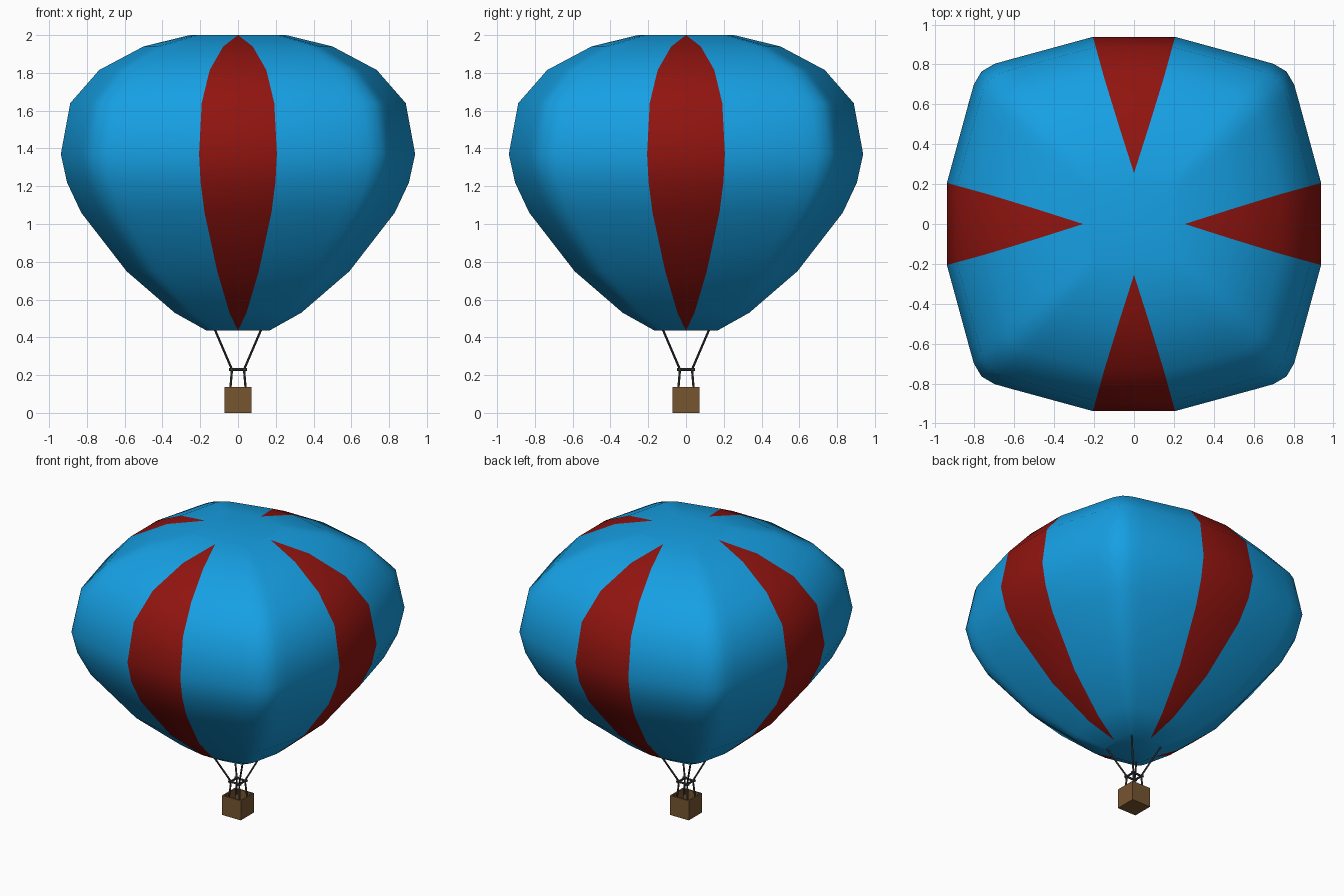
import bpy, bmesh, math
from mathutils import Vector

if "Cube" in bpy.data.objects:
    bpy.data.objects.remove(bpy.data.objects["Cube"])


def material(name, rgb):
    m = bpy.data.materials.new(name)
    m.diffuse_color = (*rgb, 1)
    m.use_nodes = True
    m.node_tree.nodes["Principled BSDF"].inputs["Base Color"].default_value = m.diffuse_color
    return m


BLUE = material("blue_fabric", (0.008, 0.35, 0.77))
RED = material("red_fabric", (0.28, 0.007, 0.005))
WICKER = material("wicker", (0.18, 0.09, 0.03))
ROPE = material("dark_rope", (0.06, 0.06, 0.06))


def finish(bm, name, mats, angle=None):
    bmesh.ops.recalc_face_normals(bm, faces=bm.faces[:])
    me = bpy.data.meshes.new(name)
    bm.to_mesh(me)
    bm.free()
    ob = bpy.data.objects.new(name, me)
    bpy.context.collection.objects.link(ob)
    for m in mats:
        me.materials.append(m)
    if angle:
        bpy.ops.object.select_all(action='DESELECT')
        ob.select_set(True)
        bpy.context.view_layer.objects.active = ob
        bpy.ops.object.shade_smooth_by_angle(angle=math.radians(angle))
    return ob


def rod(bm, a, b, r=0.006, sides=8):
    a, b = Vector(a), Vector(b)
    d = b - a
    mat = d.to_track_quat('Z', 'Y').to_matrix().to_4x4()
    mat.translation = (a + b) / 2
    bmesh.ops.create_cone(bm, cap_ends=True, segments=sides, radius1=r,
                          radius2=r, depth=d.length, matrix=mat)


# Envelope: rounded-square rings, each (z, half width, stripe half width)
PROFILE = [(0.435, 0.165, 0.0), (0.53, 0.335, 0.045), (0.75, 0.59, 0.11),
           (1.06, 0.83, 0.177), (1.22, 0.905, 0.198), (1.37, 0.938, 0.206),
           (1.64, 0.888, 0.192), (1.815, 0.735, 0.15), (1.94, 0.50, 0.078),
           (2.0, 0.255, 0.0)]
CORNER = [(0.88, 0.66), (0.856, 0.745), (0.815, 0.815), (0.745, 0.856), (0.66, 0.88)]

bm = bmesh.new()
rings = []
for z, r, s in PROFILE:
    ring = []
    for q in range(4):
        c, n = ((1, 0), (0, 1), (-1, 0), (0, -1))[q]
        for x, y in [(r, -s), (r, s)] + [(r * u, r * v) for u, v in CORNER]:
            ring.append(bm.verts.new((c * x - n * y, n * x + c * y, z)))
    rings.append(ring)
count = len(rings[0])
for lo, hi in zip(rings, rings[1:]):
    for i in range(count):
        j = (i + 1) % count
        f = bm.faces.new((lo[i], lo[j], hi[j], hi[i]))
        f.material_index = 1 if i % 7 == 0 else 0
bm.faces.new(rings[0])
bm.faces.new(rings[-1])
# stripes taper to a point at both ends
bmesh.ops.remove_doubles(bm, verts=bm.verts[:], dist=0.0005)
finish(bm, "balloon_envelope", [BLUE, RED], 50)

# Ropes from envelope to frame and from frame to basket
bm = bmesh.new()
for sx in (-1, 1):
    for sy in (-1, 1):
        rod(bm, (sx * 0.135, sy * 0.135, 0.47), (sx * 0.032, sy * 0.032, 0.23))
        rod(bm, (sx * 0.032, sy * 0.032, 0.23), (sx * 0.042, sy * 0.042, 0.11))
finish(bm, "suspension_ropes", [ROPE], 40)

# Square load frame
bm = bmesh.new()
for s in (-0.034, 0.034):
    rod(bm, (-0.048, s, 0.23), (0.048, s, 0.23), 0.007)
    rod(bm, (s, -0.048, 0.23), (s, 0.048, 0.23), 0.007)
finish(bm, "load_frame", [ROPE], 40)

# Basket: box with a recessed inside
bm = bmesh.new()
bmesh.ops.create_cube(bm, size=1)
for v in bm.verts:
    v.co = Vector((v.co.x * 0.145, v.co.y * 0.145, (v.co.z + 0.5) * 0.138))
top = max(bm.faces, key=lambda f: f.calc_center_median().z)
bmesh.ops.inset_region(bm, faces=[top], thickness=0.014)
floor = bmesh.ops.extrude_face_region(bm, geom=[top])["geom"]
bmesh.ops.translate(bm, vec=(0, 0, -0.1),
                    verts=[g for g in floor if isinstance(g, bmesh.types.BMVert)])
bmesh.ops.delete(bm, geom=[top], context='FACES')
finish(bm, "basket", [WICKER])
